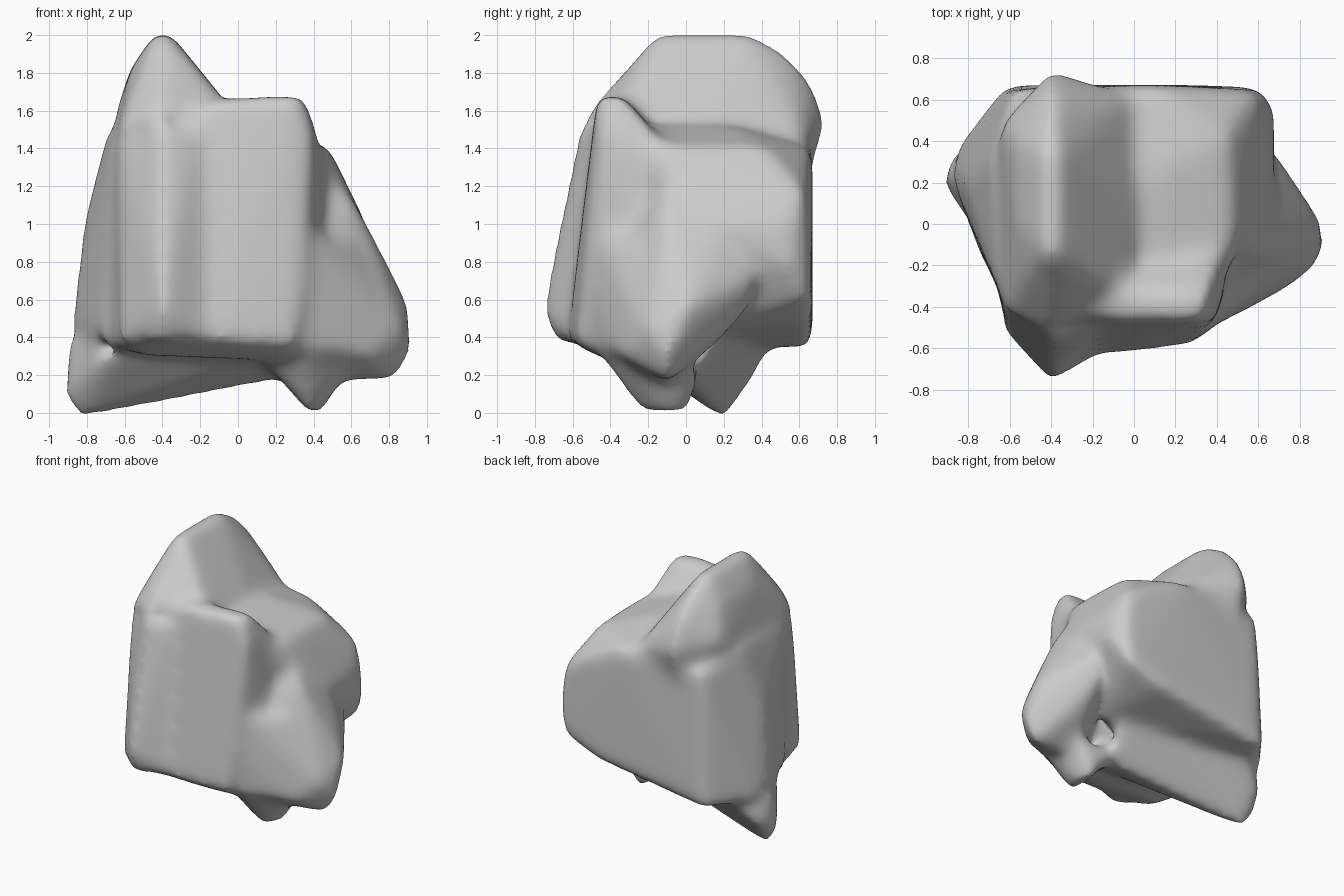
import bpy
import bmesh
from mathutils import Vector

default_cube = bpy.data.objects.get("Cube")
if default_cube:
    bpy.data.objects.remove(default_cube, do_unlink=True)


def flat_material(name, colour):
    """Plain single-colour material."""
    material = bpy.data.materials.new(name)
    material.use_nodes = True
    material.diffuse_color = colour
    shader = material.node_tree.nodes["Principled BSDF"]
    shader.inputs["Base Color"].default_value = colour
    shader.inputs["Roughness"].default_value = 0.8
    return material


def add_chunk(target, corners):
    """Add one convex lump of stone, spanned by its corner points."""
    chunk = bmesh.new()
    for corner in corners:
        chunk.verts.new(Vector(corner))
    hull = bmesh.ops.convex_hull(chunk, input=chunk.verts[:])
    loose = [v for v in hull["geom_interior"] if isinstance(v, bmesh.types.BMVert)]
    bmesh.ops.delete(chunk, geom=loose, context="VERTS")
    bmesh.ops.recalc_face_normals(chunk, faces=chunk.faces[:])
    piece = bpy.data.meshes.new("chunk")
    chunk.to_mesh(piece)
    chunk.free()
    target.from_mesh(piece)
    bpy.data.meshes.remove(piece)


# Broad body with the flat back, the right shoulder and the chamfered left corner
body = [
    (.48, -.1, 1.41), (.46, .42, 1.41), (.6, .64, 1.15), (.67, .52, 1),
    (.68, .1, 1), (.68, .56, .77), (.6, .66, .6), (.3, .67, .48),
    (-.62, .67, .34), (-.58, .65, 1.38), (-.69, .32, 1.5), (-.86, .36, .36),
    (-.88, .22, .5), (-.82, .2, 1), (-.72, -.2, .38), (-.66, -.3, 1.45),
    (.1, -.3, 1.52), (.1, .25, 1.52), (.4, -.3, 1.4), (.4, .1, .42),
    (.1, .67, 1.4),
]

# Upright front slab with the raised lip
front_slab = [
    (-.6, -.54, .36), (-.1, -.63, .38), (.3, -.58, .36), (.36, -.52, .7),
    (.4, -.46, 1.5), (.32, -.47, 1.68), (-.1, -.47, 1.67), (-.63, -.42, 1.45),
    (.36, -.33, 1.68), (-.1, -.33, 1.67), (-.7, -.15, .35), (.3, 0, .3),
    (.5, -.1, .5), (.46, -.05, 1.35), (-.67, -.1, 1.4), (-.5, -.4, .3),
    (.25, -.4, .27),
]

# Vertical ridge on the front, leaning out towards its foot
front_ridge = [
    (-.4, -.755, .62), (-.4, -.755, .5), (-.42, -.69, .37), (-.4, -.63, 1),
    (-.4, -.56, 1.55), (-.2, -.5, 1.5), (-.15, -.62, .38), (-.64, -.4, 1.4),
    (-.64, -.5, .38), (-.3, -.3, 1),
]

# Tall crest along the left of the front
crest = [
    (-.44, -.15, 2.01), (-.36, -.15, 2.01), (-.44, .33, 2.01),
    (-.36, .33, 2.01), (-.57, 0, 1.82), (-.57, .4, 1.82), (-.4, .53, 1.92),
    (-.4, .67, 1.76), (-.4, .75, 1.54), (-.42, -.54, 1.58),
    (-.63, -.43, 1.5), (-.65, .48, 1.58), (-.05, -.35, 1.63),
    (.05, .1, 1.5), (0, .62, 1.42), (-.66, 0, 1.2), (0, 0, 1),
    (-.4, .64, 1.2),
]

# Bulge that runs down the side and sticks out near the ground
side_bulge = [
    (.92, 0, .55), (.93, -.1, .32), (.87, -.22, .45), (.7, -.34, .3),
    (.5, -.43, .33), (.84, -.1, .16), (.45, -.1, .16), (.58, .2, .4),
    (.62, -.12, 1.13), (.4, -.4, .8), (.47, -.05, 1.33), (.7, .17, .9),
    (.3, -.1, .4), (.6, .36, .56), (.67, .38, .72),
]

# Slope that joins the front slab and the bulge low down
front_slope = [
    (.15, -.59, .38), (.25, -.56, .8), (.38, -.47, .95), (.85, -.23, .42),
    (.65, -.36, .32), (.62, -.24, .9), (.3, -.52, .32), (.3, -.2, .3),
    (.4, -.1, .9),
]

# Short stub underneath, spreading up into the front
stub = [
    (.37, -.25, 0), (.39, .03, 0), (.45, -.1, 0), (.15, -.3, .25),
    (.6, -.27, .25), (.2, .08, .25), (.55, .05, .25), (.35, -.5, .36),
]

# Pointed foot with a keel running towards the middle
foot = [
    (-.85, .2, -.045), (-.93, .2, .1), (-.86, .37, .2), (-.9, .22, .4),
    (-.68, -.17, .3), (-.7, .45, .35), (.25, 0, .17), (.1, -.25, .28),
    (.1, .28, .4), (.3, .2, .4),
]

# Gather all lumps in one mesh
lumps = (body, front_slab, front_ridge, crest, side_bulge, front_slope, stub, foot)
stone = bmesh.new()
for lump in lumps:
    add_chunk(stone, lump)
mesh = bpy.data.meshes.new("rock")
stone.to_mesh(mesh)
stone.free()
rock = bpy.data.objects.new("rock", mesh)
bpy.context.collection.objects.link(rock)
bpy.ops.object.select_all(action="DESELECT")
rock.select_set(True)
bpy.context.view_layer.objects.active = rock

# Fuse the lumps and wear their edges down
fuse = rock.modifiers.new("fuse", "REMESH")
fuse.mode = "VOXEL"
fuse.voxel_size = 0.025
wear = rock.modifiers.new("wear", "SMOOTH")
wear.factor = 0.5
wear.iterations = 50
for modifier_name in ("fuse", "wear"):
    bpy.ops.object.modifier_apply(modifier=modifier_name)

# Stone colour and soft shading
rock.data.materials.clear()
rock.data.materials.append(flat_material("stone grey", (0.6, 0.6, 0.6, 1)))
rock.data.polygons.foreach_set("material_index", [0] * len(rock.data.polygons))
bpy.ops.object.shade_smooth()
